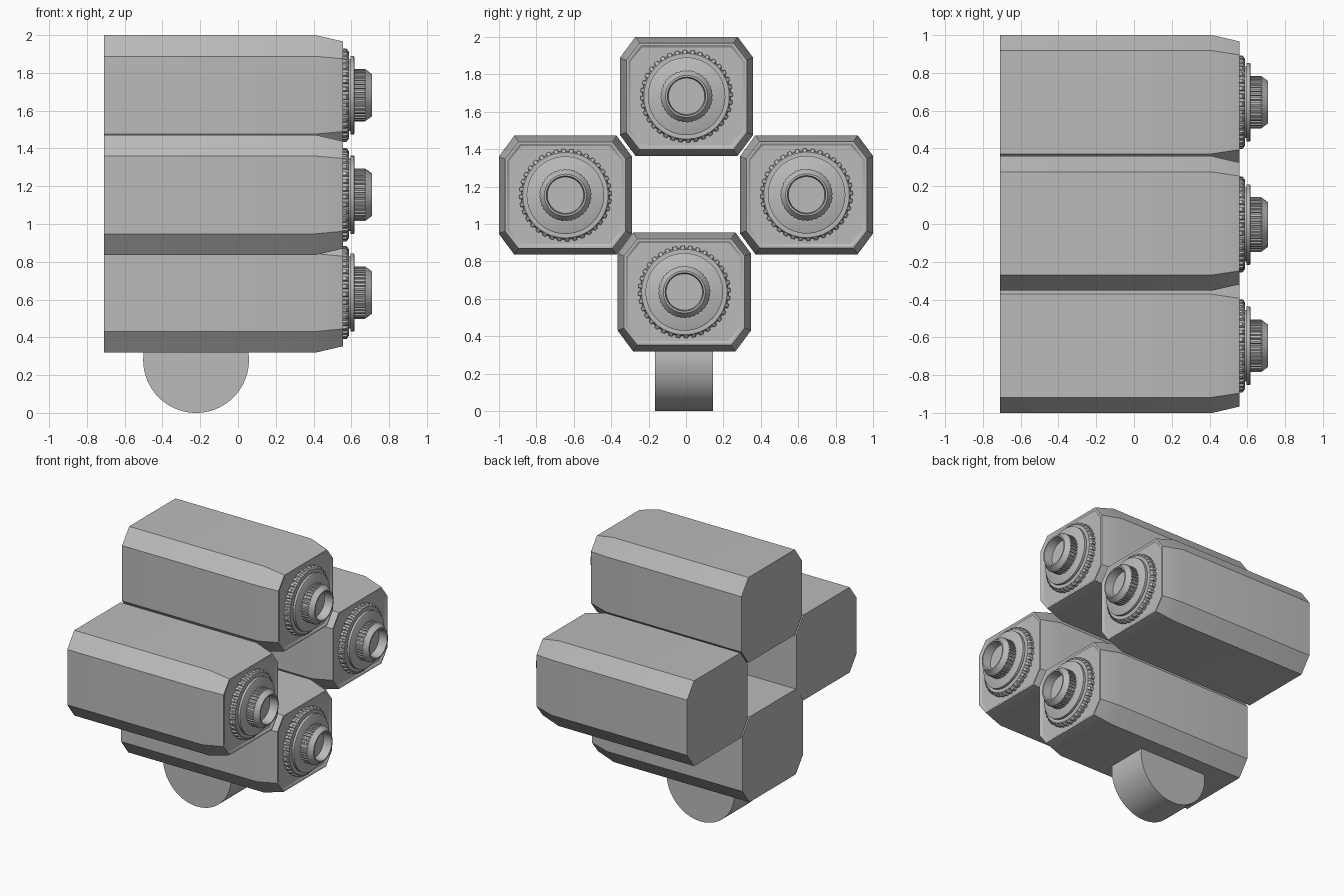
import bpy, bmesh, math

if "Cube" in bpy.data.objects:
    bpy.data.objects.remove(bpy.data.objects["Cube"])

grey = bpy.data.materials.new("plain_grey")
grey.diffuse_color = (0.5, 0.5, 0.5, 1)
grey.use_nodes = True
grey.node_tree.nodes["Principled BSDF"].inputs["Base Color"].default_value = grey.diffuse_color


def loft(name, loops, centre, angle=30):
    """Skin a list of equal-length loops of (x, y, z) and cap both ends."""
    bm = bmesh.new()
    rings = [[bm.verts.new(p) for p in loop] for loop in loops]
    n = len(rings[0])
    for a, b in zip(rings, rings[1:]):
        for i in range(n):
            j = (i + 1) % n
            bm.faces.new((a[i], a[j], b[j], b[i]))
    bm.faces.new(rings[0])
    bm.faces.new(rings[-1])
    bmesh.ops.recalc_face_normals(bm, faces=bm.faces)
    mesh = bpy.data.meshes.new(name)
    bm.to_mesh(mesh)
    bm.free()
    mesh.materials.append(grey)
    ob = bpy.data.objects.new(name, mesh)
    ob.location = centre
    bpy.context.collection.objects.link(ob)
    bpy.ops.object.select_all(action='DESELECT')
    ob.select_set(True)
    bpy.context.view_layer.objects.active = ob
    bpy.ops.object.shade_smooth_by_angle(angle=math.radians(angle))
    return ob


def octagon(x, inset):
    """Chamfered rectangle, shrunk evenly by inset."""
    w, h = 0.356 - inset, 0.318 - inset
    cy, cz = 0.083 - inset * 0.35, 0.112 - inset * 0.6
    return [(x, y, z) for y, z in (
        (w, h - cz), (w - cy, h), (cy - w, h), (-w, h - cz),
        (-w, cz - h), (cy - w, -h), (w - cy, -h), (w, cz - h))]


def circle(x, r, n=64):
    return [(x, r * math.cos(2 * math.pi * i / n), r * math.sin(2 * math.pi * i / n))
            for i in range(n)]


def gear(x, high, low, teeth):
    """Circle whose radius steps between high and low for each tooth."""
    pts = []
    for t in range(teeth):
        for frac, r in ((0.0, high), (0.45, high), (0.55, low), (0.9, low)):
            a = 2 * math.pi * (t + frac) / teeth
            pts.append((x, r * math.cos(a), r * math.sin(a)))
    return pts


def camera_unit(label, y, z):
    c = (0, y, z)
    # housing with tapered nose and a shallow framed front
    loft(label + "_housing", [octagon(x, i) for x, i in (
        (-0.709, 0), (0.41, 0), (0.557, 0.034), (0.557, 0.045), (0.549, 0.056))], c)
    # toothed base ring
    loft(label + "_toothed_ring", [
        gear(0.54, 0.247, 0.236, 36), gear(0.574, 0.247, 0.236, 36),
        gear(0.588, 0.228, 0.228, 36)], c)
    # plain collar
    loft(label + "_collar", [circle(x, r) for x, r in (
        (0.58, 0.19), (0.595, 0.19), (0.595, 0.207), (0.613, 0.207), (0.617, 0.2))], c)
    # ribbed lens barrel with hollow end
    loft(label + "_lens_barrel", [
        gear(0.61, 0.139, 0.131, 36), gear(0.672, 0.139, 0.131, 36),
        gear(0.676, 0.136, 0.136, 36), gear(0.709, 0.112, 0.112, 36),
        gear(0.709, 0.102, 0.102, 36), gear(0.645, 0.097, 0.097, 36)], c)


for label, y, z in (("top", 0.003, 1.682), ("bottom", -0.009, 0.637),
                    ("front", -0.644, 1.154), ("back", 0.644, 1.156)):
    camera_unit(label, y, z)

# round foot under the bottom unit
foot = loft("round_foot", [circle(-0.155, 0.28, 96), circle(0.155, 0.28, 96)],
            (-0.222, -0.01, 0.28))
foot.rotation_euler = (0, 0, math.pi / 2)
